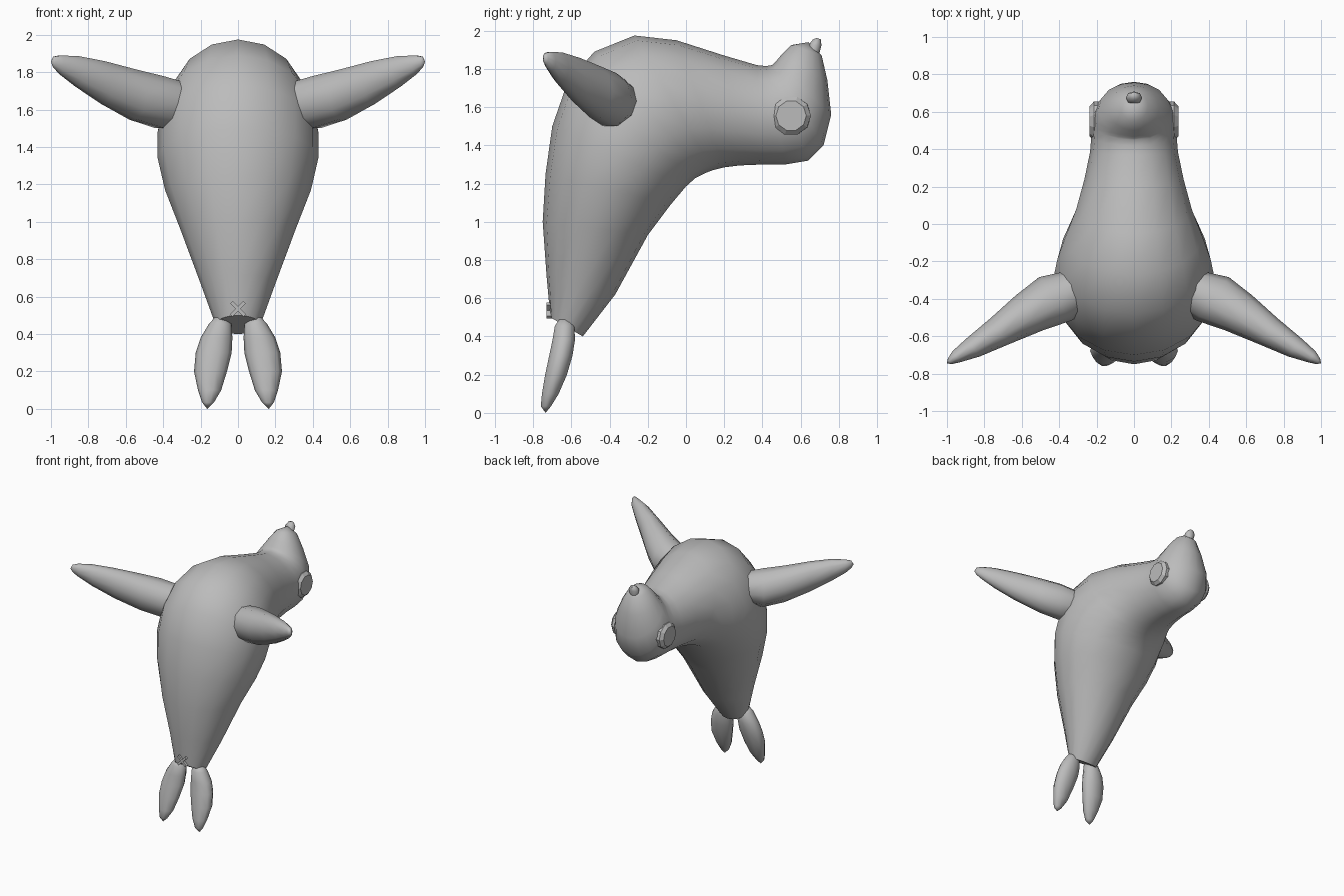
import bpy, bmesh, math
from mathutils import Vector as V

if "Cube" in bpy.data.objects:
    bpy.data.objects.remove(bpy.data.objects["Cube"])

grey = bpy.data.materials.new("soft_grey")
grey.diffuse_color = (0.5, 0.5, 0.5, 1)
grey.use_nodes = True
grey.node_tree.nodes["Principled BSDF"].inputs["Base Color"].default_value = grey.diffuse_color


def finish(name, bm, angle=60):
    bmesh.ops.recalc_face_normals(bm, faces=bm.faces)
    mesh = bpy.data.meshes.new(name)
    bm.to_mesh(mesh)
    bm.free()
    mesh.materials.append(grey)
    ob = bpy.data.objects.new(name, mesh)
    bpy.context.collection.objects.link(ob)
    bpy.ops.object.select_all(action='DESELECT')
    ob.select_set(True)
    bpy.context.view_layer.objects.active = ob
    bpy.ops.object.shade_smooth_by_angle(angle=math.radians(angle))
    return ob


def loft(name, rings, sides, tip=None, angle=60):
    """Skin elliptical rings (centre, half axis a, half axis b); optional end point."""
    bm = bmesh.new()
    loops = []
    for c, a, b in rings:
        loops.append([bm.verts.new(c + a * math.cos(t) + b * math.sin(t))
                      for t in (2 * math.pi * i / sides for i in range(sides))])
    for p, q in zip(loops, loops[1:]):
        for i in range(sides):
            j = (i + 1) % sides
            bm.faces.new((p[i], p[j], q[j], q[i]))
    bm.faces.new(loops[0])
    if tip:
        end = bm.verts.new(tip)
        for i in range(sides):
            bm.faces.new((loops[-1][i], loops[-1][(i + 1) % sides], end))
    else:
        bm.faces.new(loops[-1])
    return finish(name, bm, angle)


# Body, neck and head: back y, z / belly y, z / half width, from tail to muzzle
profile = [
    (-.71, .50, -.54, .40, .12), (-.73, .72, -.37, .62, .20),
    (-.75, 1.0, -.20, .93, .31), (-.735, 1.25, -.08, 1.09, .39),
    (-.70, 1.5, .0, 1.185, .43), (-.62, 1.73, .05, 1.23, .43),
    (-.48, 1.89, .10, 1.255, .41), (-.27, 1.975, .14, 1.27, .365),
    (-.05, 1.95, .20, 1.285, .31), (.20, 1.87, .28, 1.295, .265),
    (.37, 1.82, .40, 1.30, .235), (.42, 1.815, .52, 1.30, .228),
    (.45, 1.82, .64, 1.32, .225), (.457, 1.825, .72, 1.40, .218),
    (.467, 1.835, .76, 1.56, .19), (.50, 1.875, .74, 1.74, .135),
    (.55, 1.925, .71, 1.87, .075)]
rings = []
for y0, z0, y1, z1, w in profile:
    back, belly = V((0, y0, z0)), V((0, y1, z1))
    rings.append(((back + belly) / 2, (back - belly) / 2, V((w, 0, 0))))
loft("body", rings, 16, (0, .64, 1.94), 50)

# Nose
loft("nose", [(V((0, .665, 1.87)), V((.03, 0, 0)), V((0, .03, 0))),
              (V((0, .675, 1.925)), V((.044, 0, 0)), V((0, .034, 0))),
              (V((0, .685, 1.955)), V((.022, 0, 0)), V((0, .02, 0)))], 8,
     (0, .685, 1.962))

# Front flippers: centre x, y, z, half thickness, half height
front = [(.30, -.35, 1.63, .12, .12), (.42, -.40, 1.64, .145, .145),
         (.56, -.475, 1.68, .118, .14), (.72, -.575, 1.745, .085, .118),
         (.86, -.66, 1.805, .06, .085), (.95, -.71, 1.84, .036, .052),
         (.985, -.735, 1.855, .018, .03)]
# Rear flippers: centre x, y, z, half width, half depth
rear = [(.10, -.635, .488, .025, .03), (.095, -.635, .455, .06, .054),
        (.115, -.64, .38, .085, .062), (.13, -.655, .30, .096, .064),
        (.147, -.68, .20, .088, .06), (.152, -.71, .10, .062, .046),
        (.16, -.733, .035, .032, .028)]
for s, side in ((1, "right"), (-1, "left")):
    loft("front_flipper_" + side,
         [(V((s * x, y, z)), V((s * .6, .8, 0)) * n, V((0, 0, h)))
          for x, y, z, n, h in front], 10, (s * 1.0, -.745, 1.855))
    loft("rear_flipper_" + side,
         [(V((s * x, y, z)), V((w, 0, 0)), V((0, d, 0)))
          for x, y, z, w, d in rear], 10, (s * .165, -.735, 0))
    # Eyes: shallow bevelled discs on the sides of the head
    loft("eye_" + side,
         [(V((s * x, .55, 1.555)), V((0, r, 0)), V((0, 0, r)))
          for x, r in ((.16, .105), (.215, .104), (.238, .08))], 10, None, 20)

# Small crossed mark above the tail
for s, name in ((1, "cross_bar_a"), (-1, "cross_bar_b")):
    bm = bmesh.new()
    bmesh.ops.create_cube(bm, size=1)
    for v in bm.verts:
        x, y, z = v.co.x * .10, v.co.y * .03, v.co.z * .018
        k = math.sqrt(.5)
        v.co = ((x - s * z) * k, -.715 + y, .535 + (s * x + z) * k)
    finish(name, bm, 30)
